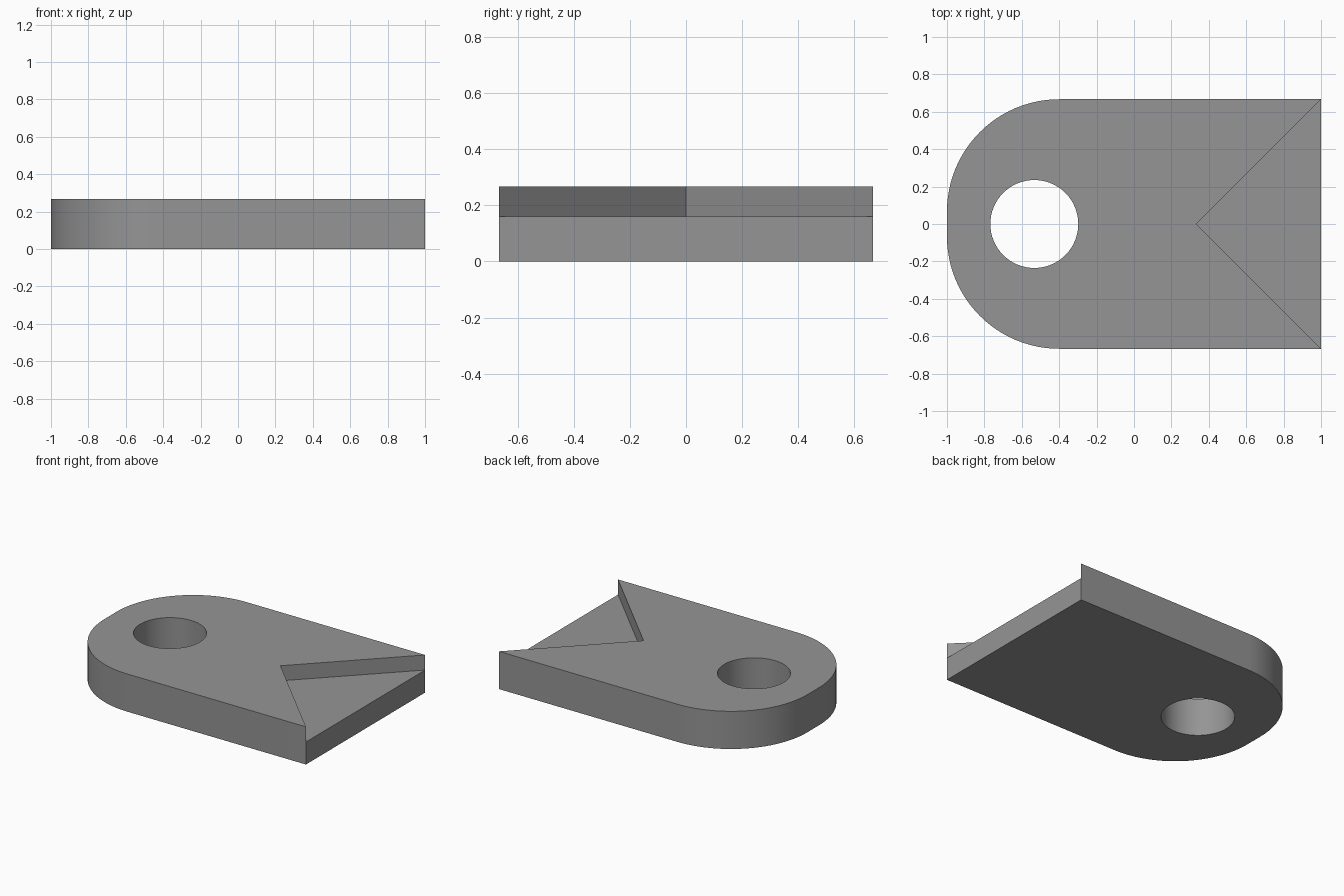
import bpy, bmesh, math

if "Cube" in bpy.data.objects:
    bpy.data.objects.remove(bpy.data.objects["Cube"])

H, FLOOR = 0.267, 0.16          # plate thickness, notch floor height
W, R = 0.667, 0.6               # half width, corner radius
HOLE_X, HOLE_R = -0.533, 0.235
APEX_X = 0.333

bm = bmesh.new()


def ring(points, z):
    return [bm.verts.new((x, y, z)) for x, y in points]


def arc(cx, cy, r, a0, a1, n):
    return [(cx + r * math.cos(math.radians(a0 + (a1 - a0) * i / n)),
             cy + r * math.sin(math.radians(a0 + (a1 - a0) * i / n))) for i in range(n + 1)]


def walls(low, high, closed=False):
    for i in range(len(low) if closed else len(low) - 1):
        j = (i + 1) % len(low)
        bm.faces.new((low[i], low[j], high[j], high[i]))


def cap(*loops):
    edges = []
    for loop in loops:
        for a, b in zip(loop, loop[1:] + loop[:1]):
            edges.append(bm.edges.get((a, b)) or bm.edges.new((a, b)))
    bmesh.ops.triangle_fill(bm, edges=edges, use_beauty=True)


# Outline from the back right corner round the rounded end to the front right corner
outline = ([(1, W)] + arc(R - 1, W - R, R, 90, 180, 24)
           + arc(R - 1, R - W, R, 180, 270, 24) + [(1, -W)])
hole = arc(HOLE_X, 0, HOLE_R, 0, 360, 64)[:-1]

low, high = ring(outline, 0), ring(outline, H)
hole_low, hole_high = ring(hole, 0), ring(hole, H)
walls(low, high)
walls(hole_low, hole_high, closed=True)

# V notch: floor, two side walls and the lower end wall
notch = ring([(1, -W), (APEX_X, 0), (1, W)], FLOOR)
apex = bm.verts.new((APEX_X, 0, H))
bm.faces.new(notch)
walls(notch, [high[-1], apex, high[0]])
bm.faces.new((low[-1], low[0], notch[2], notch[0]))

# Flat caps with the hole left open
cap(low, hole_low)
cap(high + [apex], hole_high)
bmesh.ops.recalc_face_normals(bm, faces=bm.faces[:])

mesh = bpy.data.meshes.new("plate")
bm.to_mesh(mesh)
bm.free()
plate = bpy.data.objects.new("notched_plate", mesh)
bpy.context.collection.objects.link(plate)

grey = bpy.data.materials.new("grey")
grey.diffuse_color = (0.3, 0.3, 0.3, 1)
grey.use_nodes = True
grey.node_tree.nodes["Principled BSDF"].inputs["Base Color"].default_value = grey.diffuse_color
mesh.materials.append(grey)

bpy.context.view_layer.objects.active = plate
plate.select_set(True)
bpy.ops.object.shade_smooth_by_angle(angle=math.radians(30))
